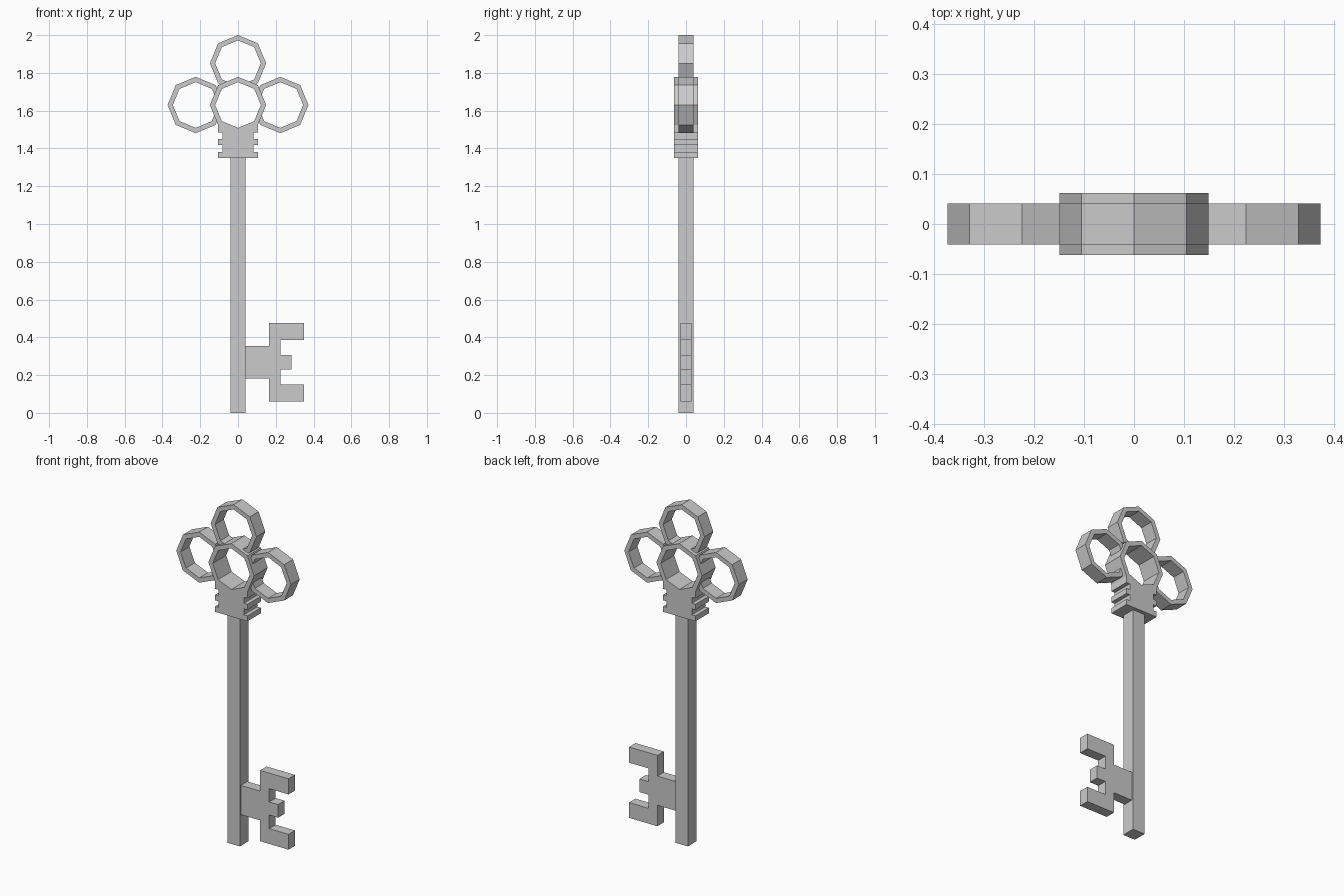
import bpy
import math

if "Cube" in bpy.data.objects:
    bpy.data.objects.remove(bpy.data.objects["Cube"])

R_OUT, R_IN = 0.149, 0.121
BOW_Z = 1.63


def extrude_profile(name, loops, half_depth):
    """Fill closed (x, z) loops, with inner loops as holes, and extrude along y."""
    curve = bpy.data.curves.new(name, 'CURVE')
    curve.dimensions = '2D'
    curve.fill_mode = 'BOTH'
    curve.extrude = half_depth
    for loop in loops:
        spline = curve.splines.new('POLY')
        spline.points.add(len(loop) - 1)
        for point, (x, z) in zip(spline.points, loop):
            point.co = (x, z, 0, 1)
        spline.use_cyclic_u = True
    obj = bpy.data.objects.new(name, curve)
    obj.rotation_euler.x = math.pi / 2
    bpy.context.collection.objects.link(obj)
    bpy.ops.object.select_all(action='DESELECT')
    obj.select_set(True)
    bpy.context.view_layer.objects.active = obj
    bpy.ops.object.convert(target='MESH')
    bpy.ops.object.shade_flat()
    return obj


def octagon(r, cx, cz, steps, turn=0):
    return [(cx + r * math.cos(math.radians(45 * k + turn)),
             cz + r * math.sin(math.radians(45 * k + turn))) for k in steps]


def open_ring(r, cx, cz, turn):
    """Octagon arc open towards the turn direction; ends stop inside the centre ring wall."""
    tip = octagon(r, cx, cz, [0], turn)[0]
    arc = octagon(r, cx, cz, range(1, 8), turn)
    ends = [tuple(a + 0.4 * (b - a) for a, b in zip(p, tip)) for p in (arc[0], arc[-1])]
    return [ends[0]] + arc + [ends[1]]


# Square shaft
bpy.ops.mesh.primitive_cube_add(size=1, location=(0, 0, 0.675))
shaft = bpy.context.object
shaft.name = "shaft"
shaft.scale = (0.08, 0.08, 1.35)

# Centre ring with the notched collar beneath it
right_side = [(0.105, 1.35), (0.105, 1.382), (0.082, 1.382), (0.082, 1.418),
              (0.105, 1.418), (0.105, 1.45), (0.082, 1.45), (0.082, 1.485),
              (0.105, 1.485)]
left_side = [(-x, z) for x, z in reversed(right_side)]
outline = right_side + octagon(R_OUT, 0, BOW_Z, range(-1, 6)) + left_side
extrude_profile("centre_ring_and_collar",
                [outline, octagon(R_IN, 0, BOW_Z, range(8))], 0.0625)

# Three outer rings running into the centre ring
for name, cx, cz, turn in (("left_ring", -0.224, BOW_Z, 0),
                           ("right_ring", 0.224, BOW_Z, 180),
                           ("top_ring", 0, 1.851, 270)):
    outer = open_ring(R_OUT, cx, cz, turn)
    inner = open_ring(R_IN, cx, cz, turn)
    extrude_profile(name, [outer + inner[::-1]], 0.041)

# Toothed bit
bit = [(0.03, 0.183), (0.165, 0.183), (0.165, 0.06), (0.35, 0.06), (0.35, 0.15),
       (0.224, 0.15), (0.224, 0.23), (0.282, 0.23), (0.282, 0.307), (0.224, 0.307),
       (0.224, 0.385), (0.35, 0.385), (0.35, 0.477), (0.165, 0.477),
       (0.165, 0.355), (0.03, 0.355)]
extrude_profile("bit", [bit], 0.03)
